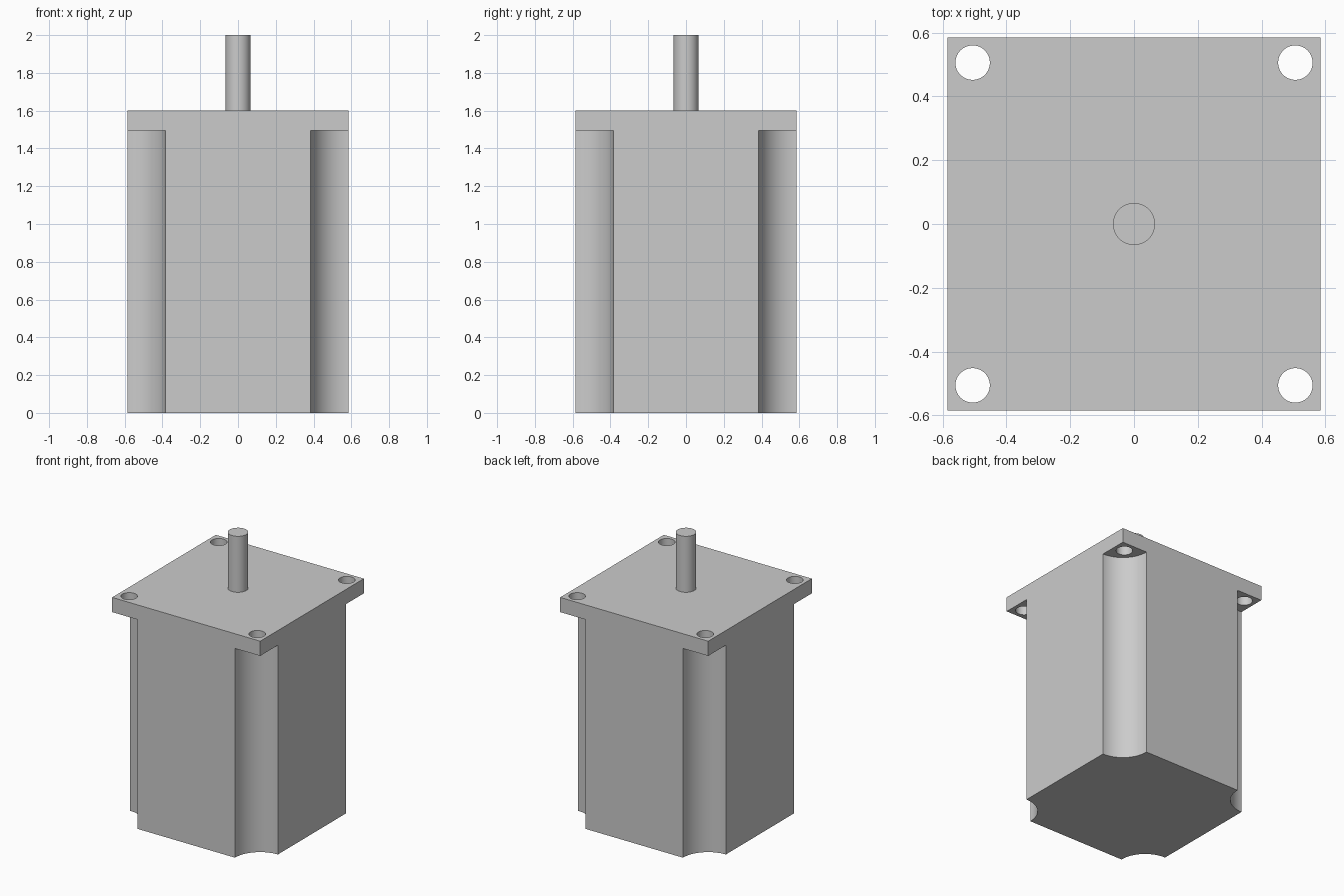
import bpy, bmesh
from math import sin, cos, pi
from mathutils import Matrix

if "Cube" in bpy.data.objects:
    bpy.data.objects.remove(bpy.data.objects["Cube"])

HALF = 0.585        # half width of flange and body
NOTCH = 0.2         # radius of the scooped body corners
HOLE, HOLE_R = 0.506, 0.054
FLANGE_Z, TOP_Z, SHAFT_TOP, SHAFT_R = 1.495, 1.6, 2.0, 0.066


def make_object(name, bm):
    bmesh.ops.recalc_face_normals(bm, faces=bm.faces)
    mesh = bpy.data.meshes.new(name)
    bm.to_mesh(mesh)
    bm.free()
    obj = bpy.data.objects.new(name, mesh)
    bpy.context.collection.objects.link(obj)
    return obj


def prism(name, outline, z0, z1):
    bm = bmesh.new()
    face = bm.faces.new([bm.verts.new((x, y, z0)) for x, y in outline])
    geom = bmesh.ops.extrude_face_region(bm, geom=[face], use_keep_orig=True)["geom"]
    top = [g for g in geom if isinstance(g, bmesh.types.BMVert)]
    bmesh.ops.translate(bm, verts=top, vec=(0, 0, z1 - z0))
    return make_object(name, bm)


def cylinders(name, centres, r, z0, z1):
    bm = bmesh.new()
    for x, y in centres:
        bmesh.ops.create_cone(bm, cap_ends=True, segments=64, radius1=r, radius2=r,
                              depth=z1 - z0,
                              matrix=Matrix.Translation((x, y, (z0 + z1) / 2)))
    return make_object(name, bm)


def smooth(obj):
    bpy.ops.object.select_all(action='DESELECT')
    obj.select_set(True)
    bpy.context.view_layer.objects.active = obj
    bpy.ops.object.shade_smooth_by_angle(angle=pi / 6)


# Motor body: square with a concave quarter circle at each corner
corners = [(1, 1), (-1, 1), (-1, -1), (1, -1)]
outline = []
STEPS = 20
for i, (sx, sy) in enumerate(corners):
    for k in range(STEPS + 1):
        a = i * pi / 2 + 1.5 * pi - k * pi / 2 / STEPS
        outline.append((sx * HALF + NOTCH * cos(a), sy * HALF + NOTCH * sin(a)))
body = prism("motor_body", outline, 0, FLANGE_Z)

# Mounting flange with four bolt holes
flange = prism("mounting_flange", [(x * HALF, y * HALF) for x, y in corners],
               FLANGE_Z, TOP_Z)
cutter = cylinders("bolt_hole_cutter", [(x * HOLE, y * HOLE) for x, y in corners],
                   HOLE_R, FLANGE_Z - 0.1, TOP_Z + 0.1)
cutter.hide_render = True
mod = flange.modifiers.new("bolt_holes", 'BOOLEAN')
mod.operation, mod.solver, mod.object = 'DIFFERENCE', 'EXACT', cutter
bpy.context.view_layer.objects.active = flange
bpy.ops.object.modifier_apply(modifier=mod.name)
bpy.data.objects.remove(cutter)

# Output shaft
shaft = cylinders("output_shaft", [(0, 0)], SHAFT_R, TOP_Z, SHAFT_TOP)

for part in (body, flange, shaft):
    smooth(part)
